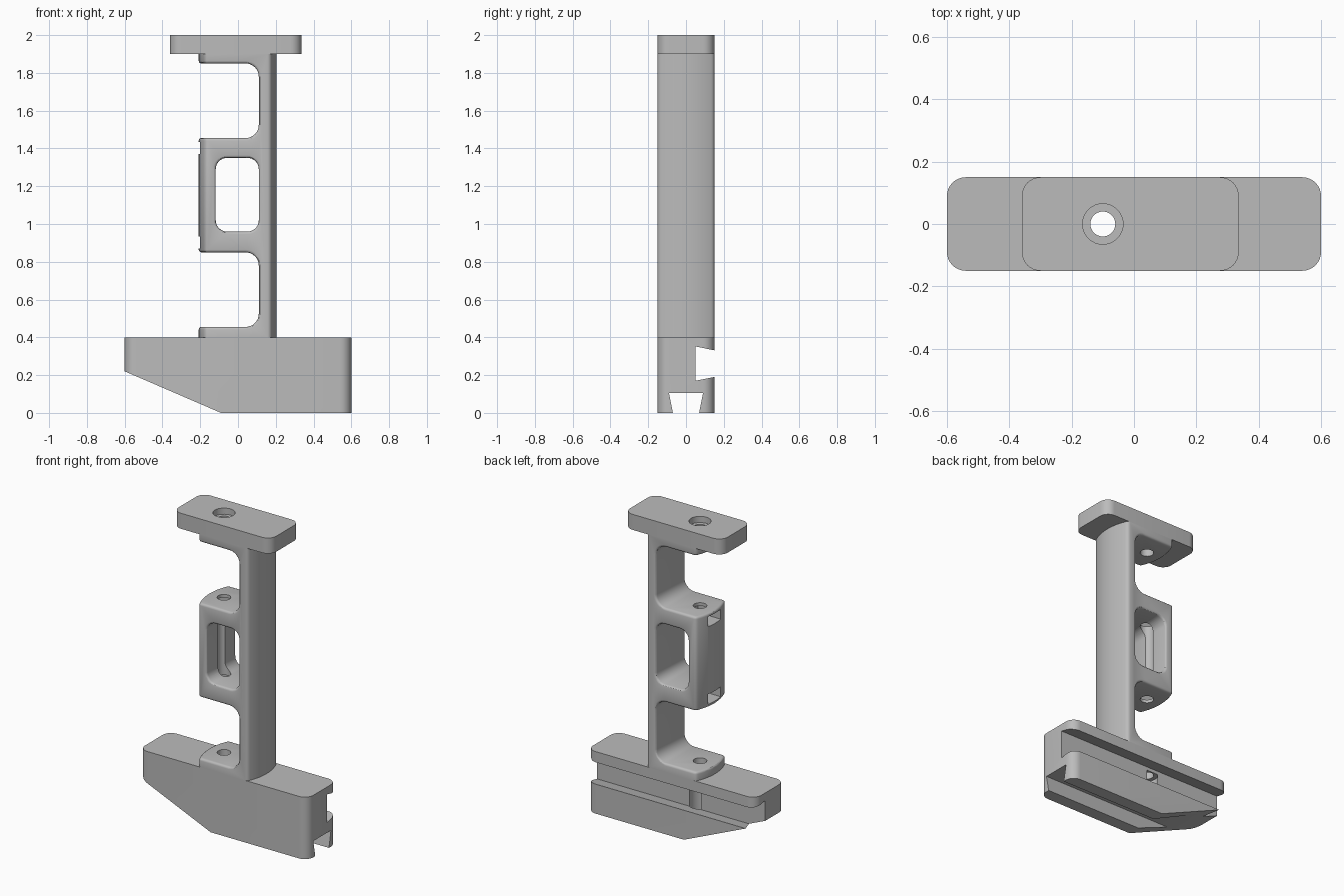
import bpy, bmesh
from math import sin, cos, pi, radians, asin

cube = bpy.data.objects.get("Cube")
if cube:
    bpy.data.objects.remove(cube, do_unlink=True)

grey = bpy.data.materials.new("plain grey")
grey.use_nodes = True
grey.diffuse_color = (0.5, 0.5, 0.5, 1)
grey.node_tree.nodes["Principled BSDF"].inputs["Base Color"].default_value = (0.5, 0.5, 0.5, 1)


def arc(cx, cy, r, a0, a1, n):
    return [(cx + r * cos(a0 + (a1 - a0) * i / n), cy + r * sin(a0 + (a1 - a0) * i / n))
            for i in range(n + 1)]


def rounded(x0, x1, y0, y1, r, n=8):
    corners = [(x1 - r, y1 - r), (x0 + r, y1 - r), (x0 + r, y0 + r), (x1 - r, y0 + r)]
    return [p for k, (cx, cy) in enumerate(corners)
            for p in arc(cx, cy, r, k * pi / 2, (k + 1) * pi / 2, n)]


def rect(x0, x1, y0, y1):
    return [(x0, y0), (x1, y0), (x1, y1), (x0, y1)]


def prism(name, pts, axis, lo, hi):
    """Extrude a flat outline along one axis."""
    place = {"x": lambda u, v, w: (w, u, v),
             "y": lambda u, v, w: (u, w, v),
             "z": lambda u, v, w: (u, v, w)}[axis]
    bm = bmesh.new()
    rings = [[bm.verts.new(place(u, v, w)) for u, v in pts] for w in (lo, hi)]
    for ring in rings:
        bm.faces.new(ring)
    n = len(pts)
    for i in range(n):
        j = (i + 1) % n
        bm.faces.new((rings[0][i], rings[0][j], rings[1][j], rings[1][i]))
    bmesh.ops.recalc_face_normals(bm, faces=bm.faces)
    mesh = bpy.data.meshes.new(name)
    bm.to_mesh(mesh)
    bm.free()
    mesh.materials.append(grey)
    obj = bpy.data.objects.new(name, mesh)
    bpy.context.collection.objects.link(obj)
    return obj


def apply(obj, mod):
    bpy.context.view_layer.objects.active = obj
    bpy.ops.object.modifier_apply(modifier=mod.name)


def cut(obj, pts, axis, lo, hi):
    cutter = prism("cutter", pts, axis, lo, hi)
    mod = obj.modifiers.new("cut", "BOOLEAN")
    mod.operation = "DIFFERENCE"
    mod.solver = "EXACT"
    mod.object = cutter
    apply(obj, mod)
    bpy.data.objects.remove(cutter, do_unlink=True)


def drill(obj, r, lo, hi):
    cut(obj, arc(-0.1, 0, r, 0, 2 * pi, 32)[:-1], "z", lo, hi)


def finish(obj):
    bpy.ops.object.select_all(action="DESELECT")
    obj.select_set(True)
    bpy.context.view_layer.objects.active = obj
    bpy.ops.object.shade_smooth_by_angle(angle=radians(30))


# Upright frame: shallow curved ends, open cuts and a window
R = 0.34
half = asin(0.15 / R)
plan = arc(0.205 - R, 0, R, -half, half, 14) + arc(-0.208 + R, 0, R, pi - half, pi + half, 14)
frame = prism("upright_frame", plan, "z", 0.35, 1.95)
for z0, z1 in ((0.455, 0.85), (1.455, 1.85)):
    cut(frame, rounded(-0.5, 0.11, z0, z1, 0.07), "y", -0.3, 0.3)
cut(frame, rounded(-0.118, 0.11, 0.96, 1.35, 0.06), "y", -0.3, 0.3)
bevel = frame.modifiers.new("soft_edges", "BEVEL")
bevel.width = 0.014
bevel.segments = 3
bevel.limit_method = "ANGLE"
bevel.angle_limit = radians(40)
bevel.use_clamp_overlap = False
apply(frame, bevel)
for z0, z1 in ((0.2, 0.4), (1.9, 2.1)):
    cut(frame, rect(-0.5, 0.5, -0.5, 0.5), "z", z0, z1)
# Nut pockets in the curved side, then the long bolt hole
for z0, z1 in ((0.87, 0.935), (1.37, 1.435)):
    cut(frame, rect(-0.3, -0.04, -0.065, 0.065), "z", z0, z1)
drill(frame, 0.04, 0.3, 2.0)
finish(frame)

# Top plate with counterbored hole
plate = prism("top_plate", rounded(-0.36, 0.336, -0.15, 0.15, 0.06), "z", 1.9, 2.0)
drill(plate, 0.04, 1.8, 2.1)
drill(plate, 0.065, 1.96, 2.1)
finish(plate)

# Base block: sloped end, back and bottom dovetail slots, bolt hole
base = prism("base_block", rounded(-0.6, 0.6, -0.15, 0.15, 0.06), "z", 0, 0.4)
slope = 0.22 / 0.51
cut(base, [(-0.09 + 0.2, -0.2 * slope), (-0.8, 0.71 * slope), (-0.8, -0.2)], "y", -0.3, 0.3)
cut(base, [(0.05, 0.17), (0.25, 0.21), (0.25, 0.31), (0.05, 0.352)], "x", -1, 1)
cut(base, [(-0.05, -0.1), (0.05, -0.1), (0.09, 0.105), (-0.09, 0.105)], "x", -1, 1)
drill(base, 0.04, -0.1, 0.5)
drill(base, 0.065, -0.1, 0.33)
finish(base)
